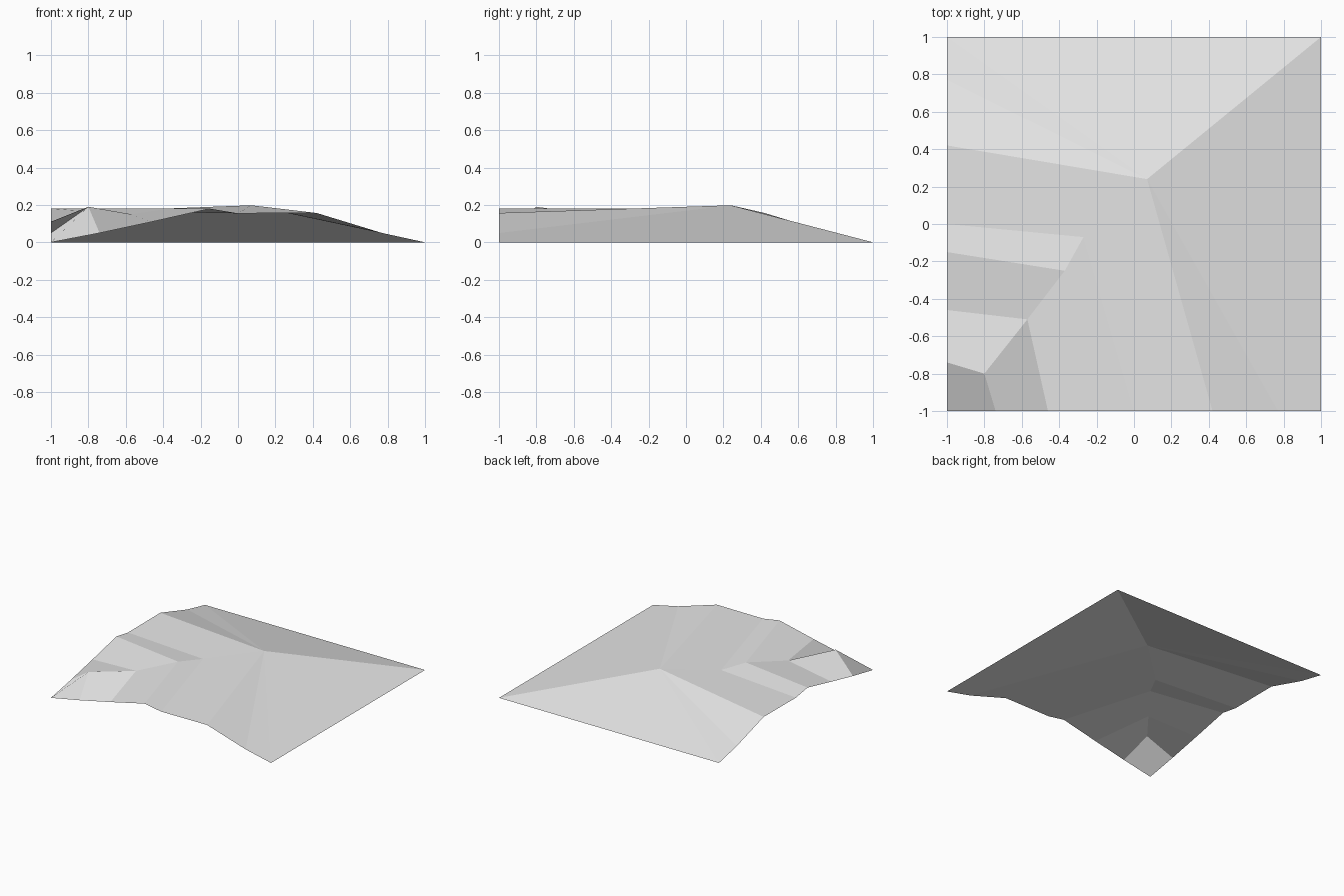
import bpy
import bmesh

cube = bpy.data.objects.get("Cube")
if cube:
    bpy.data.objects.remove(cube)

# Plain grey material
grey = bpy.data.materials.new("light_grey")
grey.use_nodes = True
grey.diffuse_color = (0.8, 0.8, 0.8, 1)
grey.node_tree.nodes["Principled BSDF"].inputs["Base Color"].default_value = (0.8, 0.8, 0.8, 1)

# Height profile shared by the left and front rims: (distance along rim, height)
RIM = [(-1, 0), (-0.74, 0.05), (-0.46, 0.11), (-0.15, 0.18),
       (0, 0.155), (0.42, 0.157), (0.77, 0.05), (1, 0)]
# Diagonal crest from the low corner to the summit
CREST = [(-0.8, -0.8, 0.19), (-0.57, -0.51, 0.15), (-0.37, -0.25, 0.18),
         (-0.27, -0.07, 0.16), (0.07, 0.24, 0.198)]

bm = bmesh.new()
corner = bm.verts.new((-1, -1, 0))
far_corner = bm.verts.new((1, 1, 0))
crest = [bm.verts.new(p) for p in CREST]
summit = crest[-1]
front = [corner] + [bm.verts.new((t, -1, z)) for t, z in RIM[1:]]
left = [corner] + [bm.verts.new((-1, t, z)) for t, z in RIM[1:]]

# Corner facet
bm.faces.new([corner, front[1], crest[0], left[1]])

# Folded strips from each rim up to the crest, then the plain slope to the far corner
for rim, flip in ((front, False), (left, True)):
    facets = []
    for i in range(1, len(rim) - 1):
        a = crest[min(i, len(crest)) - 1]
        b = crest[min(i + 1, len(crest)) - 1]
        facets.append([rim[i], rim[i + 1], b] + ([a] if a is not b else []))
    facets.append([rim[-1], far_corner, summit])
    for facet in facets:
        bm.faces.new(facet[::-1] if flip else facet)

mesh = bpy.data.meshes.new("terrain_corner")
bm.to_mesh(mesh)
bm.free()
mesh.materials.append(grey)
terrain = bpy.data.objects.new("terrain_corner", mesh)
bpy.context.collection.objects.link(terrain)
